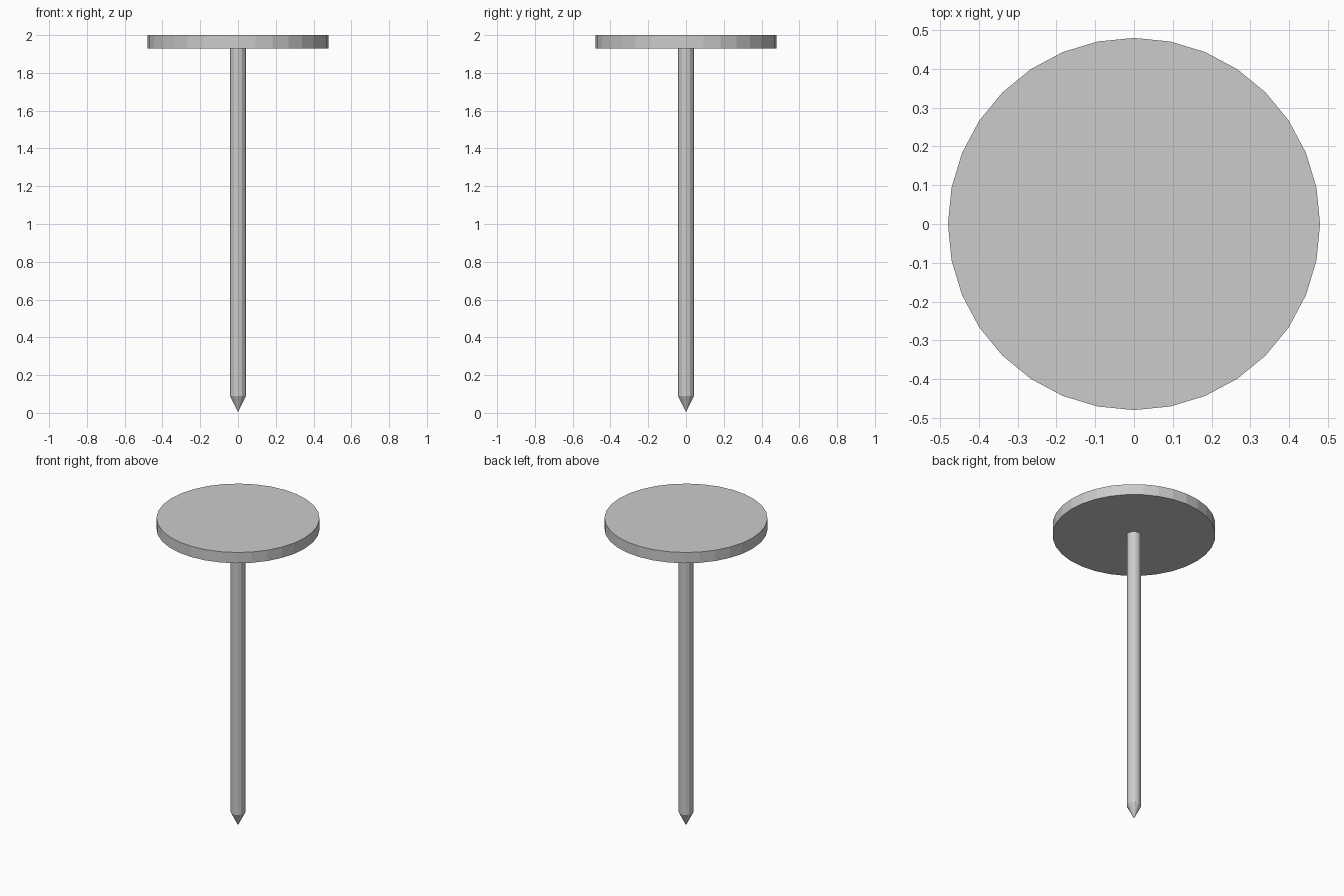
import bpy, bmesh
from math import cos, sin, tau

if "Cube" in bpy.data.objects:
    bpy.data.objects.remove(bpy.data.objects["Cube"])


def lathe(name, profile, sides):
    """Closed flat-faced solid turned around z; a zero radius becomes a point."""
    bm = bmesh.new()
    rings = []
    for r, z in profile:
        n = sides if r > 0 else 1
        rings.append([bm.verts.new((r * cos(tau * i / sides), r * sin(tau * i / sides), z))
                      for i in range(n)])
    for a, b in zip(rings, rings[1:]):
        for i in range(sides):
            j = (i + 1) % sides
            lower = [a[0]] if len(a) == 1 else [a[i], a[j]]
            bm.faces.new(lower + [b[j], b[i]])
    for ring in (rings[0], rings[-1]):
        if len(ring) > 1:
            bm.faces.new(ring)
    bmesh.ops.recalc_face_normals(bm, faces=bm.faces)
    mesh = bpy.data.meshes.new(name)
    bm.to_mesh(mesh)
    bm.free()
    obj = bpy.data.objects.new(name, mesh)
    bpy.context.collection.objects.link(obj)
    return obj


# Slim shank with a sharpened tip
lathe("shank", [(0, 0.005), (0.043, 0.09), (0.043, 1.93)], 12)

# Wide flat disc head
lathe("head", [(0.48, 1.93), (0.48, 2.0)], 32)
